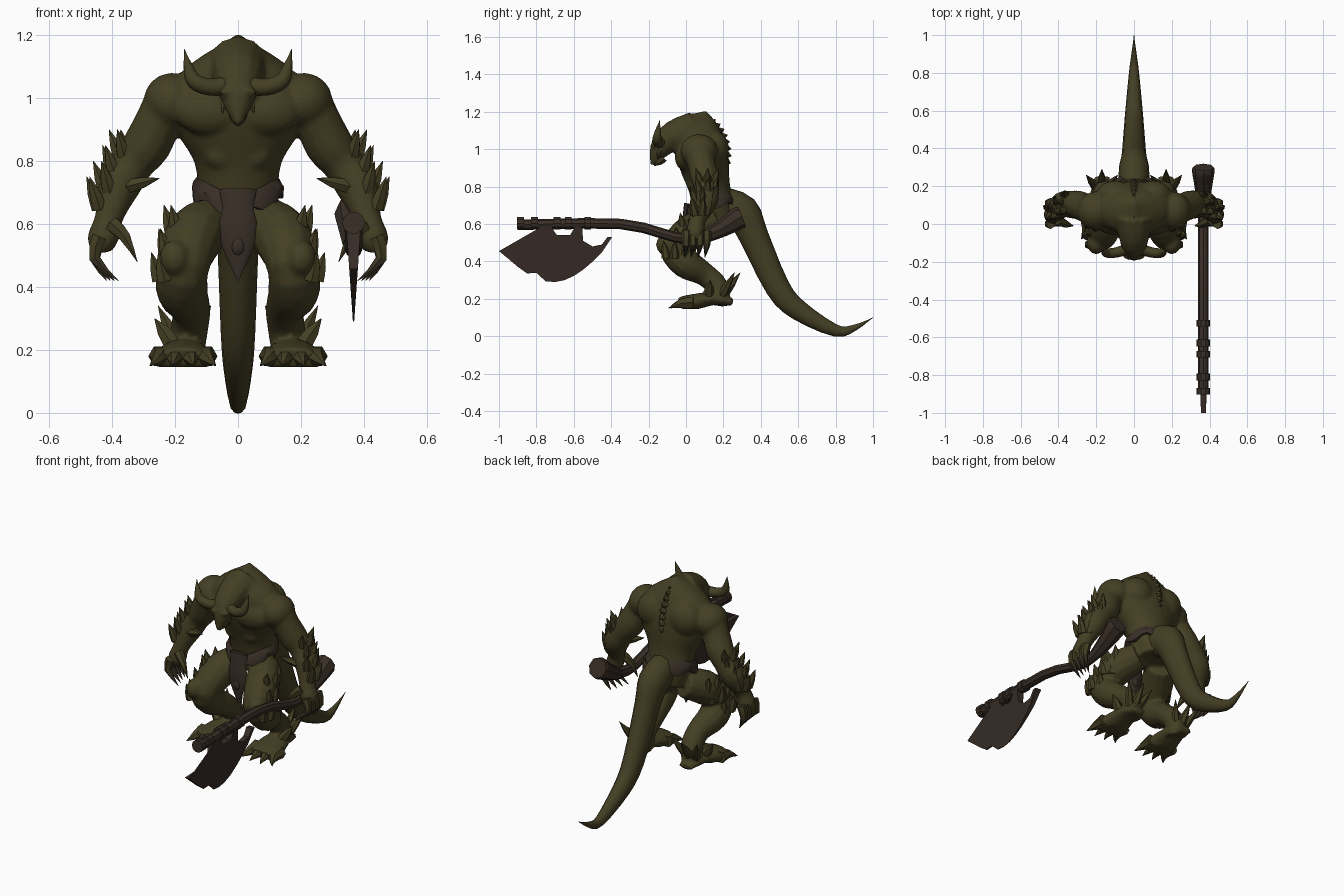
import bpy, bmesh
from math import cos, sin, pi, tau, radians
from mathutils import Vector, Matrix

default_cube = bpy.data.objects.get("Cube")
if default_cube:
    bpy.data.objects.remove(default_cube)


def make_material(name, *colour):
    material = bpy.data.materials.new(name)
    material.use_nodes = True
    material.diffuse_color = (*colour, 1)
    shader = material.node_tree.nodes["Principled BSDF"]
    shader.inputs["Base Color"].default_value = (*colour, 1)
    shader.inputs["Roughness"].default_value = .8
    return material


hide = make_material("olive_hide", .058, .049, .017)
leather = make_material("brown_leather", .042, .028, .02)
dark_metal = make_material("dark_blade", .037, .025, .019)
horn = make_material("brown_claw", .044, .034, .02)


def finish(mesh, name, *materials, angle=40):
    bmesh.ops.recalc_face_normals(mesh, faces=mesh.faces)
    data = bpy.data.meshes.new(name)
    mesh.to_mesh(data)
    mesh.free()
    for material in materials:
        data.materials.append(material)
    part = bpy.data.objects.new(name, data)
    bpy.context.collection.objects.link(part)
    bpy.ops.object.select_all(action="DESELECT")
    part.select_set(True)
    bpy.context.view_layer.objects.active = part
    bpy.ops.object.shade_smooth_by_angle(angle=radians(angle))
    return part


def refine(rows, steps):
    last = len(rows) - 1
    result = []
    for index in range(last):
        before, start, end, after = (rows[max(0, min(last, index + shift))] for shift in (-1, 0, 1, 2))
        for step in range(steps):
            t = step / steps
            result.append([q + t / 2 * (r - p + t * (2 * p - 5 * q + 4 * r - s + t * (3 * (q - r) + s - p)))
                           for p, q, r, s in zip(before, start, end, after)])
    return result + [rows[-1]]


def tube(mesh, rows, sides=12, steps=3, across="X", side=1, depth=lambda width: width):
    """Loft elliptical rings through rows of x, y, z, half width."""
    rows = refine(rows, steps)
    points = [Vector((x * side, y, z)) for x, y, z, width in rows]
    rings = []
    for index, centre in enumerate(points):
        ahead = points[min(index + 1, len(points) - 1)]
        along = (ahead - points[max(index - 1, 0)]).normalized()
        u = Vector([float(axis == across) for axis in "XYZ"])
        u = (u - along * u.dot(along)).normalized()
        v = along.cross(u)
        width = max(rows[index][-1], .001)
        turns = [tau * corner / sides for corner in range(sides)]
        rings.append([mesh.verts.new(centre + u * width * cos(a) + v * depth(width) * sin(a)) for a in turns])
    for lower, upper in zip(rings, rings[1:]):
        for j in range(sides):
            mesh.faces.new((lower[j - 1], lower[j], upper[j], upper[j - 1]))
    mesh.faces.new(rings[0])
    mesh.faces.new(rings[-1])


def ball(mesh, centre, radii, side=1):
    place = Matrix.Translation((centre[0] * side, *centre[1:])) @ Matrix.Diagonal((*radii, 1))
    bmesh.ops.create_icosphere(mesh, subdivisions=3, radius=1, matrix=place)


def spike(mesh, base, tip, radius, side=1, middle=None):
    base, tip = Vector(base), Vector(tip)
    middle = Vector(middle) if middle else (base + tip) / 2
    across = "X" if abs((tip - base).normalized().y) > .7 else "Y"
    rows = [(*base, radius), (*middle, radius * .75), (*tip, 0)]
    tube(mesh, rows, sides=6, steps=2, across=across, side=side)


def bristles(mesh, start, end, count, angles, offset, lean, rise, side):
    """Rows of upswept spikes around a limb between two joints."""
    for row in range(count):
        centre = Vector(start).lerp(Vector(end), row / max(count - 1, 1))
        for angle in angles:
            turn = radians(angle + 15 * (row % 2))
            outward = Vector((cos(turn), sin(turn), 0))
            base = centre + outward * offset
            spike(mesh, base, base + outward * lean + Vector((0, 0, rise)), .026, side)


# Torso, leaning forward as it rises
body = bmesh.new()
profile = [(.6, .1), (.7, .125), (.8, .14), (.9, .2), (1, .23), (1.1, .16), (1.19, .01)]
tube(body, [(0, .3 - .22 * z, z, width) for z, width in profile], sides=24,
     depth=lambda width: .07 + .3 * width)

# Neck and head
tube(body, [(0, .04, 1.1, .1), (0, -.07, 1.07, .08), (0, -.14, 1, .057), (0, -.18, .915, .012)])

for side in (1, -1):
    # Chest, belly, shoulder, upper back and brow
    ball(body, (.09, 0, .96), (.11, .06, .08), side)
    ball(body, (.05, .04, .83), (.06, .04, .06), side)
    ball(body, (.21, .07, .99), (.09, .1, .09), side)
    ball(body, (.1, .15, 1), (.1, .08, .1), side)
    ball(body, (.03, -.17, 1.02), (.03, .02, .012), side)
    # Arm
    tube(body, [(.21, .07, 1, .085), (.25, .08, .93, .075), (.29, .1, .85, .077), (.335, .11, .79, .067),
                (.38, .1, .72, .07), (.41, .06, .62, .045), (.43, .05, .55, .05), (.43, .05, .51, .03)],
         across="Y", side=side)
    # Leg and knee
    tube(body, [(.08, .14, .61, .08), (.14, .03, .56, .095), (.17, -.06, .47, .08), (.178, 0, .39, .083),
                (.15, .1, .33, .063), (.155, .17, .26, .06), (.17, .17, .17, .06)], side=side)
    ball(body, (.2, -.1, .49), (.05, .06, .06), side)
    # Foot
    tube(body, [(.17, .25, .18, .04), (.17, .14, .2, .07), (.175, .02, .175, .095), (.175, -.03, .16, .095)],
         side=side, depth=lambda width: width / 2)
for vertex in body.verts:
    vertex.co.z = max(vertex.co.z, .145)
skin = finish(body, "body", hide, angle=60)
fuse = skin.modifiers.new("fuse", "REMESH")
fuse.mode = "VOXEL"
fuse.voxel_size = .01
fuse.use_smooth_shade = True
relax = skin.modifiers.new("relax", "SMOOTH")
relax.iterations = 3

# Tail
tail = bmesh.new()
tube(tail, [(0, .2, .7, .08), (0, .3, .66, .08), (0, .36, .54, .066), (0, .49, .26, .055),
            (0, .6, .14, .046), (0, .8, .03, .027), (0, .9, .045, .014), (0, 1, .1, 0)],
     depth=lambda width: width * 1.2)
finish(tail, "tail", hide)

# Horns, jaw and cheek tufts
horns, jaw = bmesh.new(), bmesh.new()
spike(jaw, (0, -.13, .96), (0, -.17, .91), .035)
for side in (1, -1):
    tube(horns, [(.03, -.13, 1.04, .03), (.09, -.15, 1.035, .027), (.14, -.155, 1.055, .025),
                 (.158, -.15, 1.1, .015), (.17, -.14, 1.155, 0)], across="Y", side=side)
    spike(jaw, (.04, -.14, 1), (.05, -.15, .95), .015, side)
finish(horns, "horns", hide)
finish(jaw, "jaw", hide)

# Spines following the curve of the back
spines = bmesh.new()
for number in range(13):
    turn = radians(110 - number * 10)
    root = Vector((0, .06 + .16 * cos(turn), .97 + .2 * sin(turn)))
    outward = Vector((0, cos(turn - .3), sin(turn - .3))) * .025
    spike(spines, root - outward, root + outward, .03)
finish(spines, "back_spines", hide, angle=25)

# Spikes on forearms, thighs and heels
spikes = bmesh.new()
for side in (1, -1):
    bristles(spikes, (.335, .11, .8), (.41, .07, .65), 4, (-50, 5, 60), .035, .04, .1, side)
    bristles(spikes, (.14, .03, .57), (.18, -.06, .42), 3, (-40, 0, 40), .07, .025, .09, side)
    bristles(spikes, (.17, .16, .22), (.17, .16, .22), 1, (50, 90, 130), .04, .09, .12, side)
    spike(spikes, (.21, .12, .22), (.265, .13, .3), .03, side)
    spike(spikes, (.35, .06, .72), (.25, .03, .745), .025, side)
finish(spikes, "limb_spikes", hide, angle=25)

# Fingers, thumbs and toes
digits = bmesh.new()
for side in (1, -1):
    spike(digits, (.4, .02, .6), (.32, -.01, .48), .027, side, (.36, 0, .56))
    for number in range(4):
        y = .037 * number
        spike(digits, (.44, y, .56), (.38 + y / 3, y - .01, .42), .026, side, (.455, y, .49))
        x = .1 + .05 * number
        spread = number - 1.5
        spike(digits, (x, .04, .18), (x + spread * .02, abs(spread) / 80 - .1, .15), .035, side, (x, -.03, .175))
for vertex in digits.verts:
    vertex.co.z = max(vertex.co.z, .147)
for face in digits.faces:
    face.material_index = int(.3 < face.calc_center_median().z < .5)
finish(digits, "fingers_and_toes", hide, horn)

# Hide belt with a ragged lower edge
belt = bmesh.new()
strips = []
for number in range(32):
    turn = tau * number / 32
    c, s = cos(turn), sin(turn)
    top = .7 + .05 * c * c + .06 * max(s, 0)
    low = top - .065 - .015 * sin(6 * turn)
    section = ((.125, top), (.146, (top + low) / 2), (.144, low), (.12, low))
    strips.append([belt.verts.new((c * reach, .135 + s * (reach - .01), z)) for reach, z in section])
for number, strip in enumerate(strips):
    previous = strips[number - 1]
    for j in range(4):
        belt.faces.new((previous[j - 1], previous[j], strip[j], strip[j - 1]))
finish(belt, "belt", leather)

# Loincloth
cloth = bmesh.new()
tube(cloth, [(0, .01, .71, .06), (0, 0, .65, .05), (0, 0, .6, .06), (0, 0, .53, .052), (0, 0, .42, .002)],
     depth=lambda width: width / 3)
ball(cloth, (0, 0, .53), (.025, .025, .035))
finish(cloth, "loincloth", leather)

# Axe shaft, pommel and bindings
axe_x = .367
shaft = bmesh.new()
for path in ([(.15, .55, .034), (.05, .525, .03), (-.06, .53, .028), (-.35, .6, .028), (-.9, .595, .028)],
             [(.11, .535, .035), (.2, .58, .047), (.28, .63, .06), (.3, .64, .055)]):
    tube(shaft, [(axe_x, *row) for row in path], sides=8)
for y in (-.525, -.63, -.69, -.81, -.885):
    tube(shaft, [(axe_x, y + shift, .604, .036) for shift in (.018, -.018)], sides=10, steps=1)
finish(shaft, "axe_shaft", leather, angle=35)

# Axe blade: pronged top, curved and chipped cutting edge, thinning downward
outline = [(-1, .455), (-.83, .46), (-.79, .5), (-.765, .59), (-.725, .59), (-.69, .54), (-.62, .54),
           (-.59, .59), (-.555, .58), (-.55, .51), (-.5, .48), (-.45, .49), (-.42, .53), (-.395, .53)]
for step in range(1, 12):
    t = step / 12
    chip = .03 if step == 8 else 0
    outline.append((-.4 - .6 * t, .5 - .04 * t - .19 * sin(pi * t) + chip))
blade = bmesh.new()
cheeks = [[blade.verts.new((axe_x + side * (.002 + .07 * max(z - .29, 0)), y, z)) for y, z in outline]
          for side in (1, -1)]
caps = [blade.faces.new(cheek) for cheek in cheeks]
left, right = cheeks
for j in range(len(outline)):
    blade.faces.new((left[j - 1], left[j], right[j], right[j - 1]))
bmesh.ops.triangulate(blade, faces=caps)
finish(blade, "axe_blade", dark_metal, angle=30)
